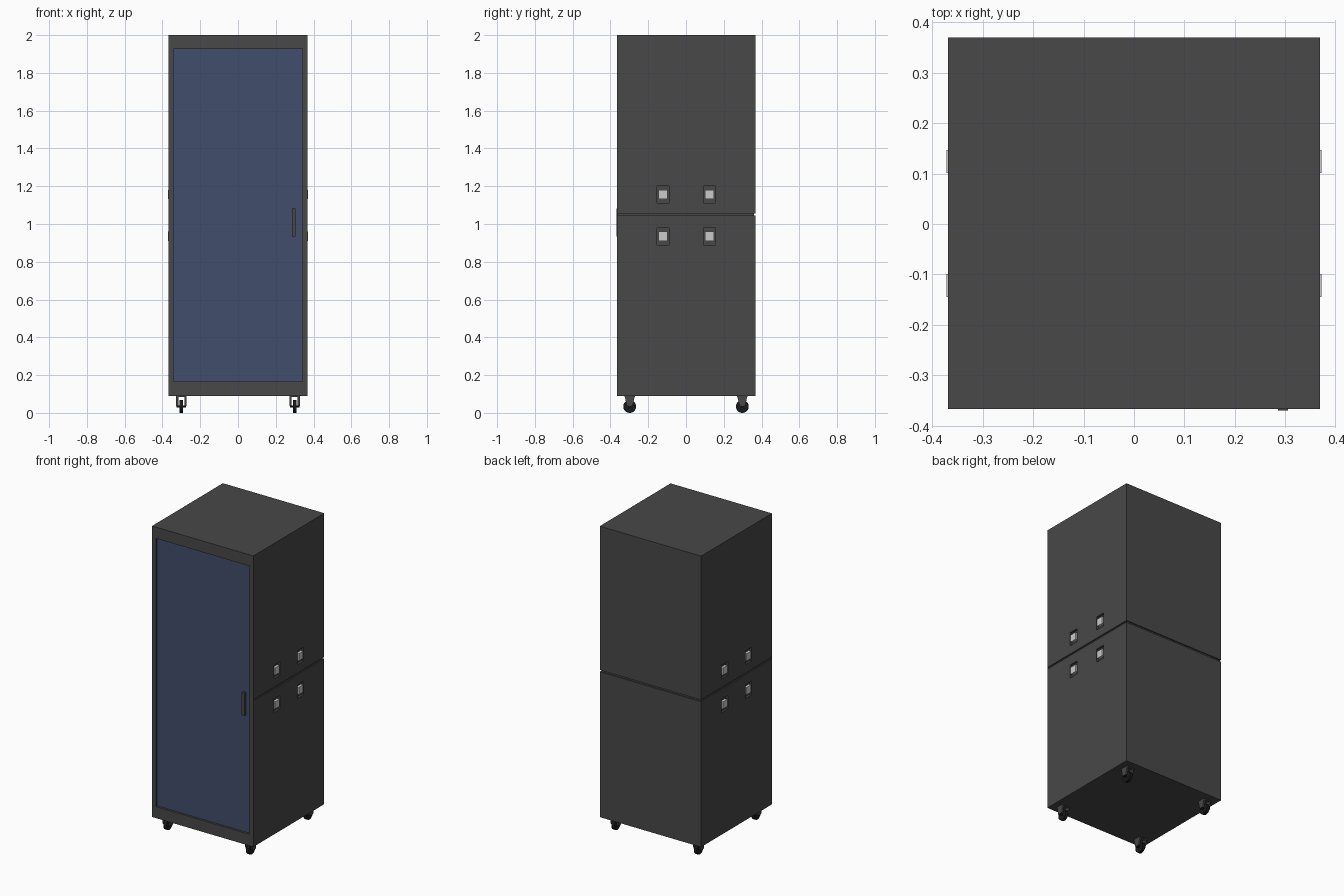
import bpy, bmesh
from math import radians
from mathutils import Matrix

if "Cube" in bpy.data.objects:
    bpy.data.objects.remove(bpy.data.objects["Cube"])

W, F, B = 0.368, -0.366, 0.369     # half width, front y, back y
Z0, Z1 = 0.09, 2.0


def material(name, rgb):
    m = bpy.data.materials.new(name)
    m.diffuse_color = (*rgb, 1)
    m.use_nodes = True
    m.node_tree.nodes["Principled BSDF"].inputs["Base Color"].default_value = m.diffuse_color
    return m


dark = material("dark_shell", (0.065, 0.065, 0.065))
blue = material("blue_glass", (0.055, 0.075, 0.15))
black = material("black_rubber", (0.01, 0.01, 0.01))


def finish(name, bm, mat=None):
    bmesh.ops.recalc_face_normals(bm, faces=bm.faces)
    me = bpy.data.meshes.new(name)
    bm.to_mesh(me)
    bm.free()
    if mat:
        me.materials.append(mat)
    ob = bpy.data.objects.new(name, me)
    bpy.context.collection.objects.link(ob)
    return ob


def box(name, x, y, z, mat=None):
    bm = bmesh.new()
    size = Matrix.Diagonal((x[1] - x[0], y[1] - y[0], z[1] - z[0], 1))
    mid = Matrix.Translation((sum(x) / 2, sum(y) / 2, sum(z) / 2))
    bmesh.ops.create_cube(bm, size=1, matrix=mid @ size)
    return finish(name, bm, mat)


def prism_x(name, profile, x0, x1, mat):
    """Extrude a y-z outline along x."""
    bm = bmesh.new()
    face = bm.faces.new([bm.verts.new((x0, y, z)) for y, z in profile])
    ext = bmesh.ops.extrude_face_region(bm, geom=[face])
    verts = [v for v in ext["geom"] if isinstance(v, bmesh.types.BMVert)]
    bmesh.ops.translate(bm, verts=verts, vec=(x1 - x0, 0, 0))
    return finish(name, bm, mat)


def cut(target, cutter):
    cutter.hide_render = True
    mod = target.modifiers.new("cut", 'BOOLEAN')
    mod.operation, mod.solver, mod.object = 'DIFFERENCE', 'EXACT', cutter
    bpy.context.view_layer.objects.active = target
    bpy.ops.object.modifier_apply(modifier=mod.name)
    bpy.data.objects.remove(cutter)


# Cabinet shell with door recess
body = box("cabinet_body", (-W, W), (F, B), (Z0, Z1), dark)
cut(body, box("door_cutter", (-0.341, 0.341), (-0.5, -0.346), (0.165, 1.926)))

# Seam groove between lower and upper case: back, then both sides
seam, depth = (1.044, 1.056), 0.008
cut(body, box("seam_cutter", (-0.5, 0.5), (B - depth, 0.5), seam))
for s in (-1, 1):
    xs = sorted((s * (W - depth), s * 0.5))
    cut(body, box("seam_cutter", xs, (F + 0.003, 0.5), seam))

# Recessed latches on both sides
for s in (-1, 1):
    for y in (-0.122, 0.124):
        for z in (0.935, 1.157):
            xs = sorted((s * (W - 0.014), s * 0.5))
            cut(body, box("latch_cutter", xs, (y - 0.032, y + 0.032), (z - 0.045, z + 0.045)))
            xs = sorted((s * (W - 0.016), s * 0.371))
            box("latch", xs, (y - 0.023, y + 0.023), (z - 0.024, z + 0.024))

# Glass door and handle
box("door_panel", (-0.341, 0.341), (-0.352, -0.344), (0.165, 1.926), blue)
box("door_handle", (0.285, 0.305), (-0.369, -0.35), (0.935, 1.083), dark)

# Casters: forked bracket and wheel at each corner
for x in (-0.3, 0.3):
    for y in (-0.298, 0.298):
        cheek = [(y - 0.027, 0.091), (y - 0.015, 0.036), (y + 0.015, 0.036), (y + 0.027, 0.091)]
        for s in (-1, 1):
            prism_x("caster_fork", cheek, x + s * 0.016, x + s * 0.027, dark)
        box("caster_plate", (x - 0.027, x + 0.027), (y - 0.027, y + 0.027), (0.083, 0.092), dark)
        bm = bmesh.new()
        turn = Matrix.Translation((x, y, 0.034)) @ Matrix.Rotation(radians(90), 4, 'Y')
        bmesh.ops.create_cone(bm, cap_ends=True, segments=32, radius1=0.034, radius2=0.034,
                              depth=0.02, matrix=turn)
        axle = turn.copy()
        bmesh.ops.create_cone(bm, cap_ends=True, segments=12, radius1=0.006, radius2=0.006,
                              depth=0.05, matrix=axle)
        wheel = finish("caster_wheel", bm, black)
        bpy.ops.object.select_all(action='DESELECT')
        wheel.select_set(True)
        bpy.context.view_layer.objects.active = wheel
        bpy.ops.object.shade_smooth_by_angle(angle=radians(30))
